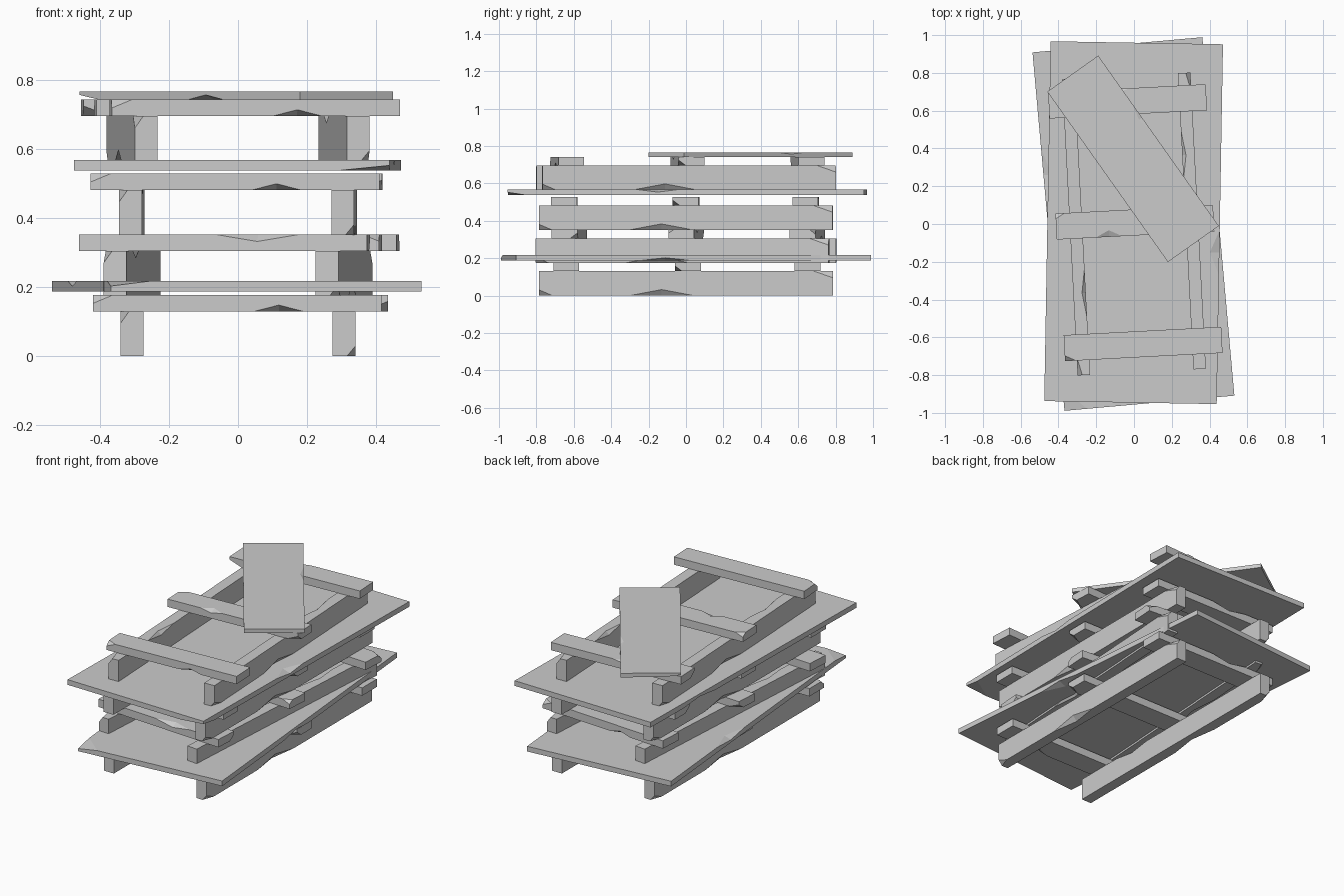
import bpy, bmesh, math
from mathutils import Matrix

if "Cube" in bpy.data.objects:
    bpy.data.objects.remove(bpy.data.objects["Cube"])

# Cross-section corners, seen along the bar's length: (side, up) signs
CORNERS = [(1, -1), (1, 1), (-1, 1), (-1, -1)]
RB, RT, LT, LB = range(4)


def bar(name, width, length, height, chips, matrix):
    """Wooden bar along local y, base at z=0. chip = (centre, half length, corner, inset, depth)"""
    half = length / 2
    stations = {-half, half}
    for p, h, *_ in chips:
        stations.update(max(-half, min(half, t)) for t in (p - h, p, p + h))
    bm = bmesh.new()
    rings = []
    for t in sorted(stations):
        ring = []
        for k, (su, sv) in enumerate(CORNERS):
            a = b = 0.0
            for p, h, c, da, db in chips:
                if c == k:
                    f = max(0.0, 1 - abs(t - p) / h)
                    a, b = a + da * f, b + db * f
            x, z = su * width / 2, height * (sv + 1) / 2
            flat = (x - su * a, t, z)
            side = (x, t, z - sv * b)
            ring += [flat, side] if k in (RB, LT) else [side, flat]
        rings.append([bm.verts.new(v) for v in ring])
    for r, s in zip(rings, rings[1:]):
        for i in range(8):
            j = (i + 1) % 8
            bm.faces.new((r[i], s[i], s[j], r[j]))
    bm.faces.new(rings[0])
    bm.faces.new(rings[-1][::-1])
    bmesh.ops.remove_doubles(bm, verts=bm.verts, dist=1e-5)
    bmesh.ops.dissolve_limit(bm, angle_limit=0.005, verts=bm.verts, edges=bm.edges)
    bmesh.ops.recalc_face_normals(bm, faces=bm.faces)
    mesh = bpy.data.meshes.new(name)
    bm.to_mesh(mesh)
    bm.free()
    obj = bpy.data.objects.new(name, mesh)
    obj.matrix_world = matrix
    bpy.context.collection.objects.link(obj)


def place(x, y, z, deg):
    return Matrix.Translation((x, y, z)) @ Matrix.Rotation(math.radians(deg), 4, 'Z')


def pallet(index, z, deg, slats):
    base = place(0, 0, z, deg)
    # Two lengthwise beams, the left one turned round
    chips = [(-0.13, 0.17, RB, 0.025, 0.032), (0.785, 0.10, RT, 0.025, 0.035),
             (-0.785, 0.07, RB, 0.025, 0.03), (0.35, 0.13, LT, 0.02, 0.02)]
    for side, turn in (("left", 180), ("right", 0)):
        x = 0.307 if side == "right" else -0.307
        bar(f"pallet_{index}_{side}_beam", 0.066, 1.57, 0.13, chips,
            base @ place(x, 0, 0, turn))
    # Three crosswise slats, each chipped differently
    slat_chips = [
        [(0.12, 0.07, RB, 0.03, 0.018), (-0.42, 0.06, RT, 0.03, 0.025)],
        [(-0.14, 0.07, RT, 0.035, 0.015), (0.42, 0.07, RB, 0.04, 0.03),
         (-0.42, 0.05, LT, 0.03, 0.02)],
        [(-0.10, 0.12, LT, 0.03, 0.02), (-0.42, 0.08, RB, 0.04, 0.03)],
    ]
    for n, ((x, y), cut) in enumerate(zip(slats, slat_chips), 1):
        bar(f"pallet_{index}_slat_{n}", 0.138, 0.835, 0.047, cut,
            base @ place(x, y, 0.13, -90))


# Four stacked pallets, each slightly turned
pallet(1, 0.0, 0, [(-0.002, -0.64), (0.016, 0.01), (0.0, 0.65)])
pallet(2, 0.175, 176.4, [(-0.005, -0.65), (0.005, 0.0), (0.0, 0.625)])
pallet(3, 0.351, -0.3, [(-0.005, -0.65), (0.0, 0.0), (-0.01, 0.64)])
pallet(4, 0.565, 3.0, [(0.015, -0.637), (0.005, 0.008), (0.0, 0.65)])

# Wide boards lying between the pallets
bar("lower_board", 0.903, 1.905, 0.031,
    [(-0.9525, 0.12, LT, 0.12, 0.015), (0.3, 0.15, LT, 0.04, 0.015),
     (-0.15, 0.14, RB, 0.05, 0.015)],
    place(-0.003, 0, 0.187, 5.1))
bar("upper_board", 0.913, 1.905, 0.031,
    [(-0.15, 0.12, RT, 0.05, 0.015), (0.5, 0.15, LB, 0.04, 0.015),
     (-0.9525, 0.10, RB, 0.15, 0.015)],
    place(-0.002, 0.007, 0.537, -1.0))

# Narrow loose board lying askew on top
bar("loose_top_board", 0.33, 1.105, 0.024,
    [(-0.08, 0.09, LB, 0.03, 0.014), (0.15, 0.09, RT, 0.02, 0.01),
     (0.5525, 0.10, LB, 0.10, 0.014)],
    place(-0.005, 0.345, 0.742, 35.3))
